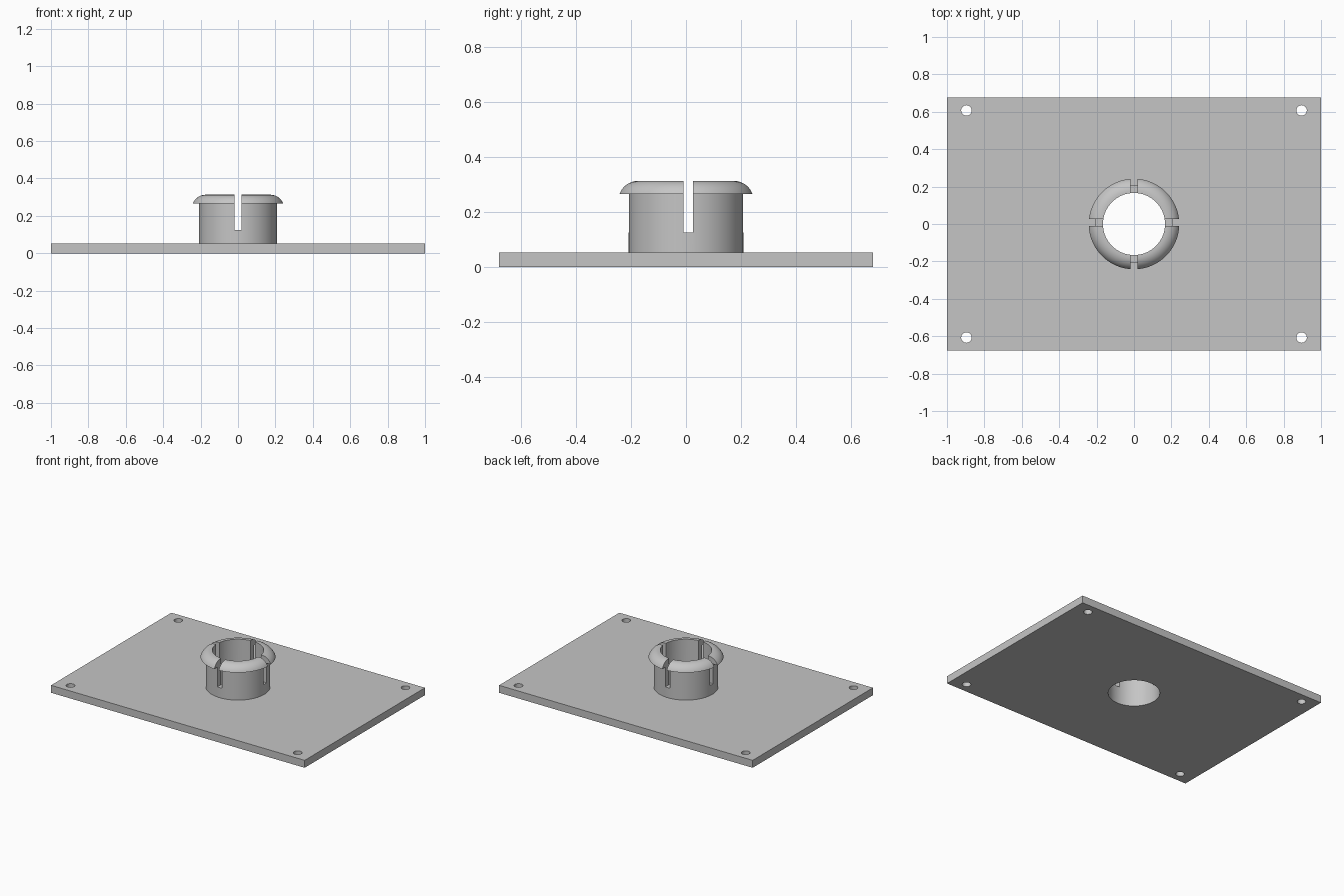
import bpy, bmesh, math

cube = bpy.data.objects.get("Cube")
if cube:
    bpy.data.objects.remove(cube, do_unlink=True)

PLATE_X, PLATE_Y, PLATE_Z = 2.0, 1.355, 0.053
BORE_R, COLLAR_R, LIP_R = 0.166, 0.208, 0.242
LIP_Z, TOP_Z, TOP_R = 0.265, 0.313, 0.174
SLOT_W, SLOT_Z, SLOT_Y = 0.035, 0.125, 0.008
SEGMENTS = 96

grey = bpy.data.materials.new("Plain Grey")
grey.use_nodes = True
colour = (0.56, 0.56, 0.56, 1)
grey.diffuse_color = colour
grey.node_tree.nodes["Principled BSDF"].inputs["Base Color"].default_value = colour


def finish(name, bm):
    bmesh.ops.recalc_face_normals(bm, faces=bm.faces)
    mesh = bpy.data.meshes.new(name)
    bm.to_mesh(mesh)
    bm.free()
    mesh.materials.append(grey)
    obj = bpy.data.objects.new(name, mesh)
    bpy.context.collection.objects.link(obj)
    return obj


def box(name, size, centre):
    bm = bmesh.new()
    bmesh.ops.create_cube(bm, size=1)
    bmesh.ops.scale(bm, vec=size, verts=bm.verts)
    bmesh.ops.translate(bm, vec=centre, verts=bm.verts)
    return finish(name, bm)


def cylinder(name, radius, x, y, segments):
    bm = bmesh.new()
    bmesh.ops.create_cone(bm, cap_ends=True, segments=segments,
                          radius1=radius, radius2=radius, depth=1)
    bmesh.ops.translate(bm, vec=(x, y, 0), verts=bm.verts)
    return finish(name, bm)


def lathe(name, profile):
    bm = bmesh.new()
    verts = [bm.verts.new((r, 0, z)) for r, z in profile]
    edges = [bm.edges.new(pair) for pair in zip(verts, verts[1:])]
    bmesh.ops.spin(bm, geom=verts + edges, axis=(0, 0, 1), cent=(0, 0, 0),
                   angle=math.tau, steps=SEGMENTS)
    bmesh.ops.remove_doubles(bm, verts=bm.verts, dist=1e-5)
    return finish(name, bm)


def combine(target, other, operation):
    mod = target.modifiers.new(operation.title(), "BOOLEAN")
    mod.operation = operation
    mod.solver = "EXACT"
    mod.object = other
    other.hide_render = True
    bpy.context.view_layer.update()
    deps = bpy.context.evaluated_depsgraph_get()
    mesh = bpy.data.meshes.new_from_object(target.evaluated_get(deps))
    target.modifiers.clear()
    target.data = mesh
    bpy.data.objects.remove(other, do_unlink=True)


# Collar with a rounded, overhanging snap lip
dx, dz = LIP_R - TOP_R, TOP_Z - LIP_Z
arc_r = (dx * dx + dz * dz) / (2 * dz)
sweep = math.asin(dx / arc_r)
lip = [(TOP_R + arc_r * math.sin(sweep * i / 10),
        TOP_Z - arc_r + arc_r * math.cos(sweep * i / 10)) for i in range(10, -1, -1)]
profile = [(0, PLATE_Z / 2), (COLLAR_R, PLATE_Z / 2), (COLLAR_R, LIP_Z)]
collar = lathe("collar", profile + lip + [(0, TOP_Z)])

# Base plate joined to the collar
body = box("flanged_plate", (PLATE_X, PLATE_Y, PLATE_Z), (0, 0, PLATE_Z / 2))
combine(body, collar, "UNION")

# Central bore
combine(body, cylinder("bore_cutter", BORE_R, 0, 0, SEGMENTS), "DIFFERENCE")

# Crossed slots that split the collar into four fingers
slot_h = 0.4
slot_mid = SLOT_Z + slot_h / 2
combine(body, box("slot_cutter", (SLOT_W, 0.7, slot_h), (0, 0, slot_mid)), "DIFFERENCE")
combine(body, box("slot_cutter", (0.7, SLOT_W, slot_h), (0, SLOT_Y, slot_mid)), "DIFFERENCE")

# Corner screw holes
for sx in (-1, 1):
    for sy in (-1, 1):
        combine(body, cylinder("hole_cutter", 0.028, sx * 0.896, sy * 0.607, 32), "DIFFERENCE")

bpy.ops.object.select_all(action="DESELECT")
body.select_set(True)
bpy.context.view_layer.objects.active = body
bpy.ops.object.shade_smooth_by_angle(angle=math.radians(30))
